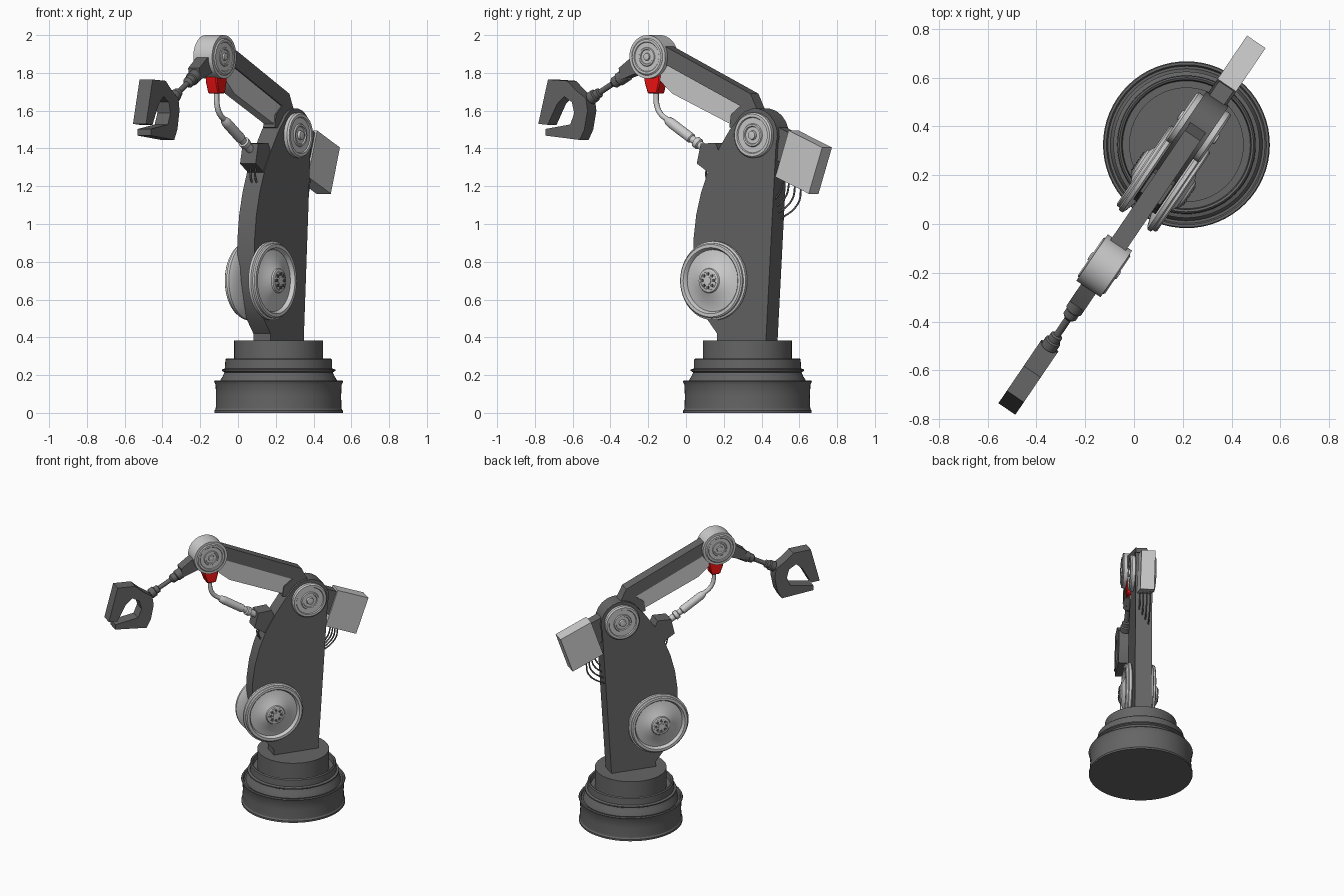
import bpy, bmesh
from math import radians, pi, cos, sin
from mathutils import Matrix, Vector

# The whole arm lies in a vertical plane turned about z, through the base centre.
# Local frame: x = along the arm, y = sideways, z = up.
FRAME = Matrix.Translation((0.215, 0.325, 0)) @ Matrix.Rotation(radians(55.8), 4, 'Z')


def material(name, rgb):
    m = bpy.data.materials.new(name)
    m.diffuse_color = (*rgb, 1)
    return m


DARK = material("dark_grey", (0.13, 0.13, 0.13))
LIGHT = material("light_grey", (0.6, 0.6, 0.6))
RED = material("red", (0.9, 0.006, 0.006))


def place(ob, mat):
    bpy.context.collection.objects.link(ob)
    ob.matrix_world = FRAME
    ob.data.materials.append(mat)
    return ob


def finish(name, bm, mat, bevel=0.0):
    bmesh.ops.recalc_face_normals(bm, faces=bm.faces)
    me = bpy.data.meshes.new(name)
    bm.to_mesh(me)
    bm.free()
    ob = place(bpy.data.objects.new(name, me), mat)
    if bevel:
        mod = ob.modifiers.new("bevel", 'BEVEL')
        mod.width, mod.segments, mod.limit_method = bevel, 1, 'ANGLE'
        mod.angle_limit = radians(35)
    bpy.ops.object.select_all(action='DESELECT')
    ob.select_set(True)
    bpy.context.view_layer.objects.active = ob
    bpy.ops.object.shade_smooth_by_angle(angle=radians(30))
    return ob


def plate(name, pts, half, mat=DARK, bevel=0.0):
    """Side profile (x, z) extruded to both sides of the arm plane."""
    bm = bmesh.new()
    face = bm.faces.new([bm.verts.new((x, -half, z)) for x, z in pts])
    ext = bmesh.ops.extrude_face_region(bm, geom=[face])
    verts = [g for g in ext["geom"] if isinstance(g, bmesh.types.BMVert)]
    bmesh.ops.translate(bm, verts=verts, vec=(0, 2 * half, 0))
    # extruding keeps the start face, so the solid is closed
    if not any(all(abs(v.co.y + half) < 1e-6 for v in f.verts) for f in bm.faces):
        bm.faces.new([v for v in bm.verts if abs(v.co.y + half) < 1e-6])
    return finish(name, bm, mat, bevel)


def lathe(name, profile, origin=(0, 0, 0), axis=(0, 0, 1), mat=DARK, seg=48):
    """Turned part: profile of (radius, height) about an axis, closed at both ends."""
    rot = Vector((0, 0, 1)).rotation_difference(Vector(axis)).to_matrix().to_4x4()
    m = Matrix.Translation(origin) @ rot
    bm = bmesh.new()
    rings = [[bm.verts.new(m @ Vector((r * cos(2 * pi * i / seg), r * sin(2 * pi * i / seg), h)))
              for i in range(seg)] for r, h in profile]
    for a, b in zip(rings, rings[1:]):
        for i in range(seg):
            j = (i + 1) % seg
            bm.faces.new((a[i], a[j], b[j], b[i]))
    bm.faces.new(rings[0])
    bm.faces.new(rings[-1])
    return finish(name, bm, mat)


def tube(name, pts, radius, mat=DARK):
    cu = bpy.data.curves.new(name, 'CURVE')
    cu.dimensions, cu.bevel_depth, cu.bevel_resolution = '3D', radius, 2
    cu.use_fill_caps, cu.resolution_u = True, 6
    sp = cu.splines.new('BEZIER')
    sp.bezier_points.add(len(pts) - 1)
    for bp, p in zip(sp.bezier_points, pts):
        bp.co = p
        bp.handle_left_type = bp.handle_right_type = 'AUTO'
    return place(bpy.data.objects.new(name, cu), mat)


# Stepped round base
lathe("turntable_base", [
    (0.34, 0), (0.34, 0.012), (0.333, 0.022), (0.331, 0.09), (0.334, 0.15), (0.342, 0.165),
    (0.338, 0.172), (0.328, 0.172), (0.322, 0.16), (0.312, 0.16), (0.308, 0.175),
    (0.295, 0.195), (0.287, 0.215), (0.3, 0.222), (0.3, 0.23), (0.284, 0.235),
    (0.282, 0.282), (0.275, 0.289), (0.266, 0.284), (0.262, 0.25), (0.235, 0.25),
    (0.235, 0.382)], seg=64)

# Tower: curved front edge, rounded head around the shoulder
SH = (0.087, 1.47)
head = [(SH[0] + 0.142 * cos(radians(a)), SH[1] + 0.142 * sin(radians(a)))
        for a in range(-20, 151, 17)]
tower = [(-0.157, 0.37), (-0.157, 0.42), (-0.215, 0.49), (-0.265, 0.58), (-0.295, 0.7),
         (-0.307, 0.82), (-0.306, 0.93), (-0.29, 1.05), (-0.258, 1.17), (-0.21, 1.29),
         (-0.145, 1.4), (-0.075, 1.5)]
plate("tower", [(0.155, 0.37)] + head + tower[::-1], 0.055)

# Large counter wheels and joint caps, mirrored on both sides
wheel = [(0.15, 0.04), (0.198, 0.055), (0.209, 0.062), (0.209, 0.078), (0.199, 0.083),
         (0.199, 0.094), (0.192, 0.1), (0.175, 0.1), (0.17, 0.094), (0.164, 0.078),
         (0.14, 0.082), (0.1, 0.095), (0.066, 0.112), (0.062, 0.12), (0.052, 0.124)]
hub = [(0.052, 0.11), (0.052, 0.126), (0.047, 0.126), (0.045, 0.12), (0.022, 0.12),
       (0.02, 0.127)]
cap = [(0.118, 0.03), (0.12, 0.076), (0.112, 0.085), (0.097, 0.085), (0.093, 0.078),
       (0.062, 0.078), (0.058, 0.085), (0.048, 0.085), (0.045, 0.078), (0.025, 0.078),
       (0.022, 0.092), (0.012, 0.094)]
for side, label in ((-1, "right"), (1, "left")):
    ax = (0, side, 0)
    lathe(label + "_counter_wheel", wheel, (-0.168, 0, 0.70), ax, LIGHT)
    lathe(label + "_wheel_hub", hub, (-0.168, 0, 0.70), ax, LIGHT, 24)
    for k in range(8):
        a = 2 * pi * k / 8
        lathe(label + "_wheel_bolt", [(0.009, 0.11), (0.009, 0.13)],
              (-0.168 + 0.036 * cos(a), 0, 0.70 + 0.036 * sin(a)), ax, DARK, 6)
    lathe(label + "_shoulder_cap", cap, (SH[0], 0, SH[1]), ax, LIGHT)
    lathe(label + "_elbow_cap", [(r * 0.82, h * 0.6 + 0.016) for r, h in cap],
          (-0.6, 0, 1.885), ax, LIGHT)

# Upper arm: dark beam with a narrower light filler beneath, and tail beam to the rear box
plate("upper_arm", [(-0.6, 1.955), (-0.5, 1.94), (0.045, 1.69), (0.085, 1.61), (0.07, 1.5),
                    (-0.09, 1.51), (-0.08, 1.58), (-0.02, 1.625), (-0.49, 1.84),
                    (-0.6, 1.86)], 0.038)
plate("upper_arm_filler", [(-0.58, 1.9), (-0.02, 1.65), (-0.04, 1.52), (-0.09, 1.53),
                           (-0.46, 1.69), (-0.53, 1.75), (-0.58, 1.80)], 0.03, LIGHT)
plate("tail_beam", [(0.06, 1.58), (0.31, 1.475), (0.25, 1.32), (0.05, 1.41)], 0.036)
plate("rear_box", [(0.295, 1.495), (0.51, 1.405), (0.424, 1.16), (0.21, 1.25)], 0.046, LIGHT)

# Rear cables from the box down to the tower
for k in range(4):
    y = -0.03 + 0.02 * k
    x = 0.25 + 0.025 * k
    tube("rear_cable", [(x, y, 1.235 - 0.012 * k), (x - 0.02, y, 1.17 - 0.02 * k),
                        (0.16, y, 1.10 - 0.03 * k)], 0.005)

# Elbow drum
lathe("elbow_drum", [(0.115, -0.06), (0.115, 0.06)], (-0.6, 0, 1.885), (0, 1, 0), LIGHT)

# Red joint under the elbow
plate("red_joint", [(-0.645, 1.80), (-0.535, 1.80), (-0.54, 1.745), (-0.555, 1.69),
                    (-0.615, 1.69), (-0.635, 1.745)], 0.036, RED, 0.006)

# Bent push rod with thick piston and its motor on the tower
tube("push_rod", [(-0.585, 0, 1.70), (-0.58, 0, 1.63), (-0.557, 0, 1.585), (-0.5, 0, 1.545)],
     0.015, LIGHT)
a, b = Vector((-0.52, 0, 1.555)), Vector((-0.25, 0, 1.385))
lathe("piston", [(0.014, 0), (0.023, 0.015), (0.027, 0.04), (0.027, 0.19), (0.02, 0.195),
                 (0.02, 0.22), (0.03, 0.225), (0.03, 0.25), (0.022, 0.255), (0.022, 0.3)],
      a, (b - a).normalized(), LIGHT, 20)
plate("piston_motor", [(-0.265, 1.425), (-0.17, 1.43), (-0.14, 1.36), (-0.195, 1.26),
                       (-0.29, 1.32)], 0.05)
for k in range(2):
    y = -0.02 + 0.03 * k
    tube("motor_cable", [(-0.24, y, 1.32), (-0.25, y, 1.25), (-0.21, y, 1.19)], 0.005)

# Forearm: stepped block, thin wrist rod and collar
plate("forearm_block", [(-0.62, 1.925), (-0.73, 1.875), (-0.80, 1.825), (-0.785, 1.765),
                        (-0.71, 1.79), (-0.63, 1.82)], 0.036)
d = Vector((-0.385, 0, -0.21)).normalized()
lathe("wrist_rod", [(0.036, 0.19), (0.036, 0.25), (0.03, 0.255), (0.03, 0.285), (0.021, 0.295),
                    (0.015, 0.3), (0.015, 0.39), (0.026, 0.395), (0.026, 0.42), (0.034, 0.425),
                    (0.034, 0.46)], (-0.6, 0, 1.885), d, DARK, 20)

# Gripper: open claw
plate("gripper_claw", [
    (-1.31, 1.53), (-1.248, 1.765), (-1.125, 1.758), (-1.065, 1.705), (-1.005, 1.665),
    (-0.995, 1.60), (-1.015, 1.50), (-1.045, 1.445), (-1.265, 1.468), (-1.265, 1.503),
    (-1.105, 1.527), (-1.08, 1.587), (-1.095, 1.645), (-1.145, 1.675), (-1.19, 1.635),
    (-1.25, 1.525)], 0.042)
